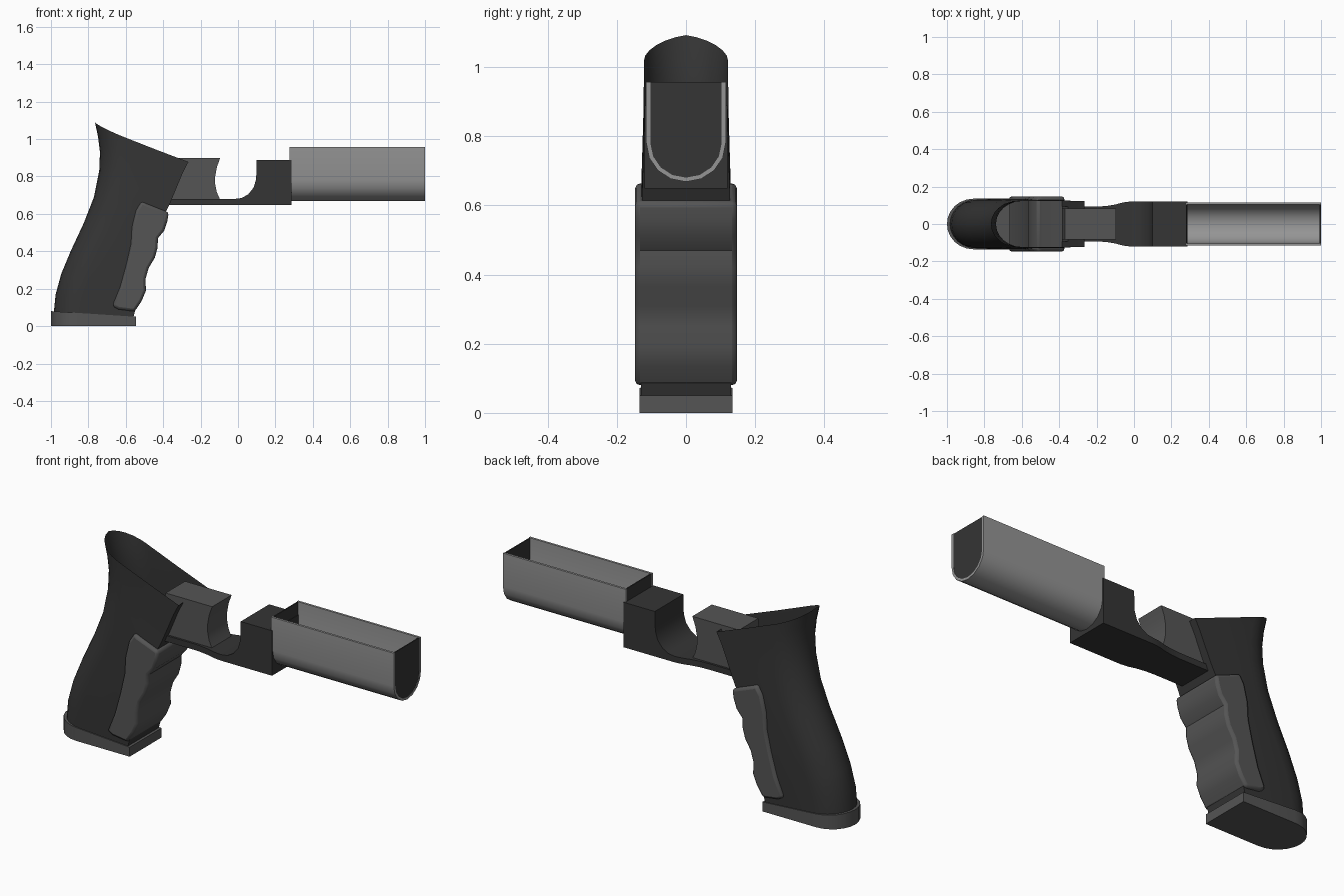
import bpy, bmesh, math

if "Cube" in bpy.data.objects:
    bpy.data.objects.remove(bpy.data.objects["Cube"])


def material(name, v):
    m = bpy.data.materials.new(name)
    m.diffuse_color = (v, v, v * 1.0, 1)
    m.use_nodes = True
    m.node_tree.nodes["Principled BSDF"].inputs["Base Color"].default_value = m.diffuse_color
    return m


DARK = material("dark_polymer", 0.035)
MID = material("mid_grey", 0.09)
LIGHT = material("light_grey", 0.3)


def loft(name, rings, mat, cap_start=True, cap_end=True, bevel=0):
    """Skin a list of equal-length closed rings."""
    bm = bmesh.new()
    vs = [[bm.verts.new(p) for p in r] for r in rings]
    n = len(vs[0])
    for a, b in zip(vs, vs[1:]):
        for i in range(n):
            j = (i + 1) % n
            bm.faces.new((a[i], a[j], b[j], b[i]))
    if cap_start:
        bm.faces.new(vs[0])
    if cap_end:
        bm.faces.new(vs[-1])
    bmesh.ops.recalc_face_normals(bm, faces=bm.faces)
    me = bpy.data.meshes.new(name)
    bm.to_mesh(me)
    bm.free()
    me.materials.append(mat)
    ob = bpy.data.objects.new(name, me)
    bpy.context.collection.objects.link(ob)
    bpy.ops.object.select_all(action='DESELECT')
    ob.select_set(True)
    bpy.context.view_layer.objects.active = ob
    bpy.ops.object.shade_smooth_by_angle(angle=math.radians(32))
    if bevel:
        m = ob.modifiers.new("bevel", 'BEVEL')
        m.width, m.segments, m.limit_method = bevel, 2, 'ANGLE'
        m.angle_limit = math.radians(50)
    return ob


def prism(name, pts, half, mat, bevel=0):
    """Side outline (x, z) extruded evenly across y."""
    return loft(name, [[(x, s * half, z) for x, z in pts] for s in (-1, 1)], mat, bevel=bevel)


def u_ring(xb, zb, xf, zf, w, depth=0.14, sag=0.0):
    """Tilted plan section: rounded back, flat square front."""
    ring = []
    plan = [(1.0, -w), (0.65, -w)]
    length = xf - xb
    r = depth / length
    for k in range(13):
        a = -math.pi / 2 + math.pi * k / 12
        plan.append((r * (1 - math.cos(a)), w * math.sin(a)))
    plan += [(0.65, w), (1.0, w)]
    for t, y in plan:
        drop = sag * math.sin(math.pi * math.sqrt(t))
        ring.append((xb + length * t, y, zb + (zf - zb) * t - drop))
    return ring


# Hollow grip, open at the flared top
sections = [(-0.985, 0.07, -0.56, 0.045, 0.13), (-0.975, 0.17, -0.545, 0.10, 0.131),
            (-0.945, 0.28, -0.525, 0.18, 0.132), (-0.895, 0.40, -0.49, 0.30, 0.133),
            (-0.825, 0.55, -0.455, 0.43, 0.132), (-0.77, 0.69, -0.41, 0.56, 0.13),
            (-0.742, 0.83, -0.362, 0.66, 0.126), (-0.738, 0.93, -0.32, 0.76, 0.123),
            (-0.748, 1.01, -0.295, 0.82, 0.122)]
rings = [u_ring(*s) for s in sections]
rings.append(u_ring(-0.765, 1.092, -0.265, 0.878, 0.122, sag=0.015))
loft("grip_shell", rings, DARK, cap_end=False)

# Base pad with sloping top
loft("base_pad", [u_ring(-1, 0, -0.545, 0, 0.135), u_ring(-1, 0.08, -0.545, 0.05, 0.135)], MID)

# Finger-grooved insert
insert = [(-0.515, 0.668), (-0.49, 0.655), (-0.37, 0.608), (-0.378, 0.56), (-0.395, 0.51),
          (-0.428, 0.47), (-0.43, 0.42), (-0.445, 0.365), (-0.478, 0.31), (-0.495, 0.25),
          (-0.492, 0.19), (-0.515, 0.135), (-0.553, 0.078), (-0.64, 0.09), (-0.672, 0.108),
          (-0.63, 0.21), (-0.597, 0.33), (-0.572, 0.44), (-0.567, 0.53), (-0.545, 0.62)]
prism("finger_insert", insert, 0.147, MID, bevel=0.014)

# Lower frame: plate widening into the front block (x, top z, half width)
stations = [(-0.385, 0.68, 0.093), (-0.2, 0.68, 0.093), (-0.15, 0.68, 0.096), (-0.1, 0.68, 0.104),
            (-0.06, 0.68, 0.115), (-0.02, 0.68, 0.12), (0.02, 0.685, 0.12), (0.055, 0.705, 0.12),
            (0.083, 0.74, 0.12), (0.097, 0.785, 0.12), (0.1, 0.888, 0.12), (0.285, 0.888, 0.12)]
loft("lower_frame", [[(x, -w, 0.648), (x, w, 0.648), (x, w, z), (x, -w, z)]
                     for x, z, w in stations], DARK)

# Rear frame block with concave front
block = [(-0.37, 0.9), (-0.095, 0.9), (-0.113, 0.85), (-0.122, 0.8), (-0.122, 0.76),
         (-0.113, 0.715), (-0.095, 0.675), (-0.385, 0.675)]
prism("rear_block", block, 0.082, MID)


# Open-topped barrel trough with dark end panels
def trough(half, bottom, top=0.957):
    lower = 0.78
    pts = [(-half, top)]
    for k in range(9):
        a = math.pi * k / 8
        pts.append((-half * math.cos(a), lower - (lower - bottom) * math.sin(a)))
    return pts + [(half, top)]


outline = trough(0.115, 0.668) + trough(0.103, 0.68)[::-1]
loft("barrel_trough", [[(x, y, z) for y, z in outline] for x in (0.275, 1.0)], LIGHT)
for name, x in (("rear_panel", 0.277), ("front_panel", 0.992)):
    loft(name, [[(px, y, z) for y, z in trough(0.104, 0.679, 0.956)]
                for px in (x, x + 0.006)], DARK)
